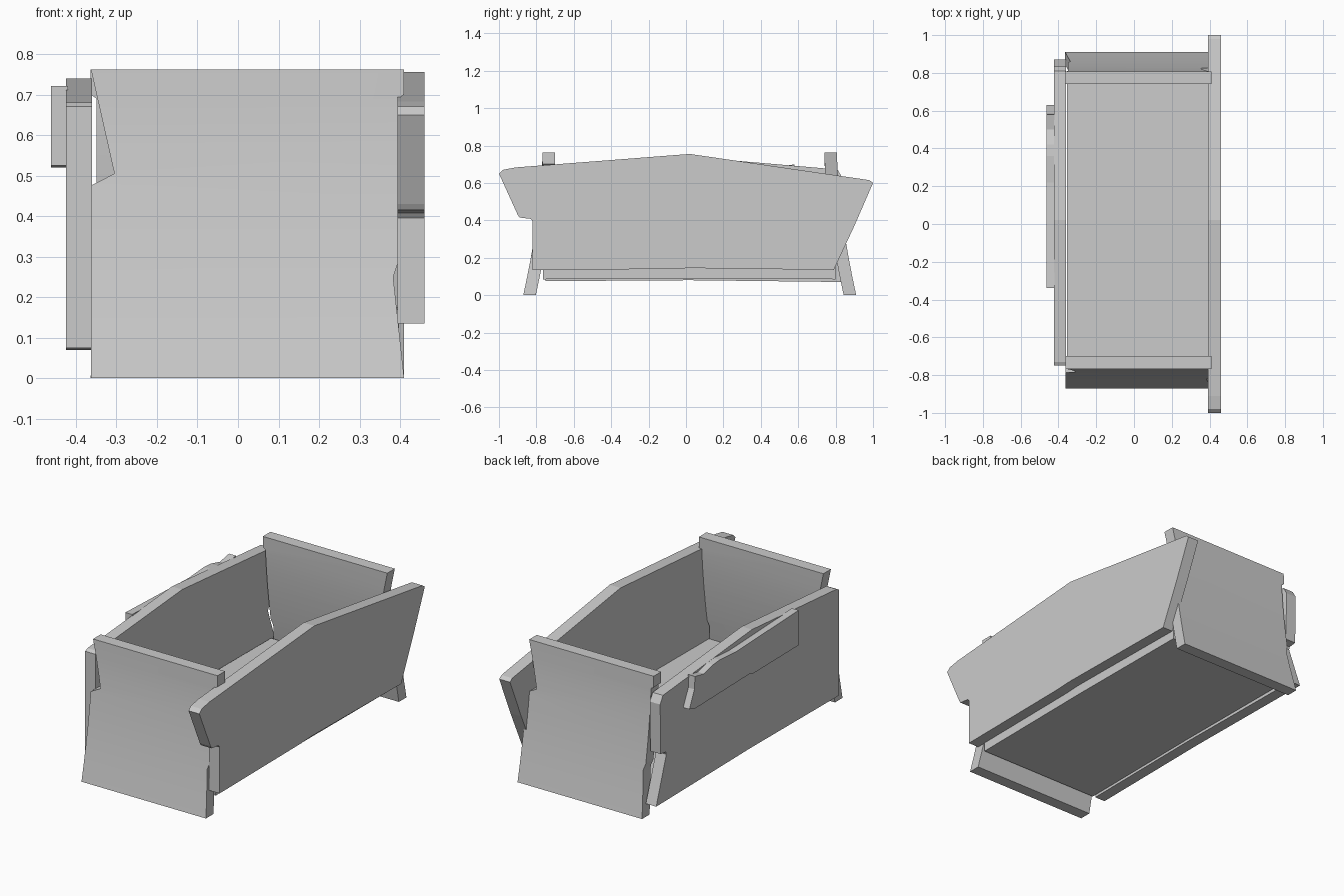
import bpy, bmesh
from mathutils import Matrix

if "Cube" in bpy.data.objects:
    bpy.data.objects.remove(bpy.data.objects["Cube"])


def finish(bm, name):
    bmesh.ops.recalc_face_normals(bm, faces=bm.faces[:])
    mesh = bpy.data.meshes.new(name)
    bm.to_mesh(mesh)
    bm.free()
    obj = bpy.data.objects.new(name, mesh)
    bpy.context.collection.objects.link(obj)
    return obj


def slab(points, offset):
    """Closed outline of 3D points extruded along an offset."""
    bm = bmesh.new()
    face = bm.faces.new([bm.verts.new(p) for p in points])
    res = bmesh.ops.extrude_face_region(bm, geom=[face], use_keep_orig=True)
    verts = [g for g in res["geom"] if isinstance(g, bmesh.types.BMVert)]
    bmesh.ops.translate(bm, verts=verts, vec=offset)
    return bm


def side_board(name, profile, x0, x1):
    return finish(slab([(x0, y, z) for y, z in profile], (x1 - x0, 0, 0)), name)


# Long boards: (y, z) outlines with a ridge in the middle and broken ends
side_board("right_board", [
    (-0.82, 0.135), (-0.1, 0.14), (0.02, 0.145), (0.79, 0.135), (0.90, 0.37),
    (1.0, 0.60), (0.98, 0.615), (0.02, 0.755), (-0.91, 0.683), (-0.98, 0.67),
    (-1.0, 0.65), (-0.90, 0.43), (-0.89, 0.415), (-0.83, 0.408), (-0.82, 0.395)],
    0.393, 0.46)
side_board("left_board", [
    (-0.75, 0.075), (0.02, 0.08), (0.87, 0.07), (0.78, 0.33), (0.785, 0.345),
    (0.83, 0.35), (0.835, 0.63), (0.81, 0.672), (0.02, 0.74), (-0.73, 0.68),
    (-0.75, 0.67)], -0.424, -0.36)

# Splintered patch nailed on the left board
side_board("patch_board", [
    (-0.34, 0.525), (0.07, 0.52), (0.10, 0.53), (0.58, 0.52), (0.63, 0.535),
    (0.585, 0.63), (0.58, 0.70), (0.50, 0.685), (0.42, 0.705), (0.36, 0.71),
    (0.22, 0.70), (-0.34, 0.721)], -0.462, -0.42)

# End boards: (x, z) outline with split edges, flared outwards at the foot
end_outline = [(-0.363, 0), (0.41, 0), (0.383, 0.25), (0.395, 0.285),
               (0.395, 0.69), (0.41, 0.70), (0.41, 0.762), (-0.363, 0.762),
               (-0.305, 0.505), (-0.363, 0.475)]


def end_board(name, turned):
    bm = slab([(x, 0, z) for x, z in end_outline], (0, 0.067, 0))
    for i in range(1, 8):
        geom = bm.verts[:] + bm.edges[:] + bm.faces[:]
        bmesh.ops.bisect_plane(bm, geom=geom, plane_co=(0, 0, i * 0.095),
                               plane_no=(0, 0, 1))
    for v in bm.verts:
        t = max(0, 1 - v.co.z / 0.75)
        v.co.y += -0.767 - 0.103 * t ** 1.6
    if turned:
        centre = Matrix.Translation((0.023, 0.02, 0))
        bm.transform(centre @ Matrix.Rotation(3.14159265, 4, 'Z') @ centre.inverted())
    obj = finish(bm, name)
    bpy.context.view_layer.objects.active = obj
    obj.select_set(True)
    bpy.ops.object.shade_smooth_by_angle(angle=0.5)
    obj.select_set(False)


end_board("front_end_board", False)
end_board("back_end_board", True)

# Floor
side_board("floor", [(-0.765, 0.085), (0.02, 0.09), (0.80, 0.085),
                     (0.80, 0.17), (0.02, 0.175), (-0.765, 0.17)], -0.355, 0.397)
